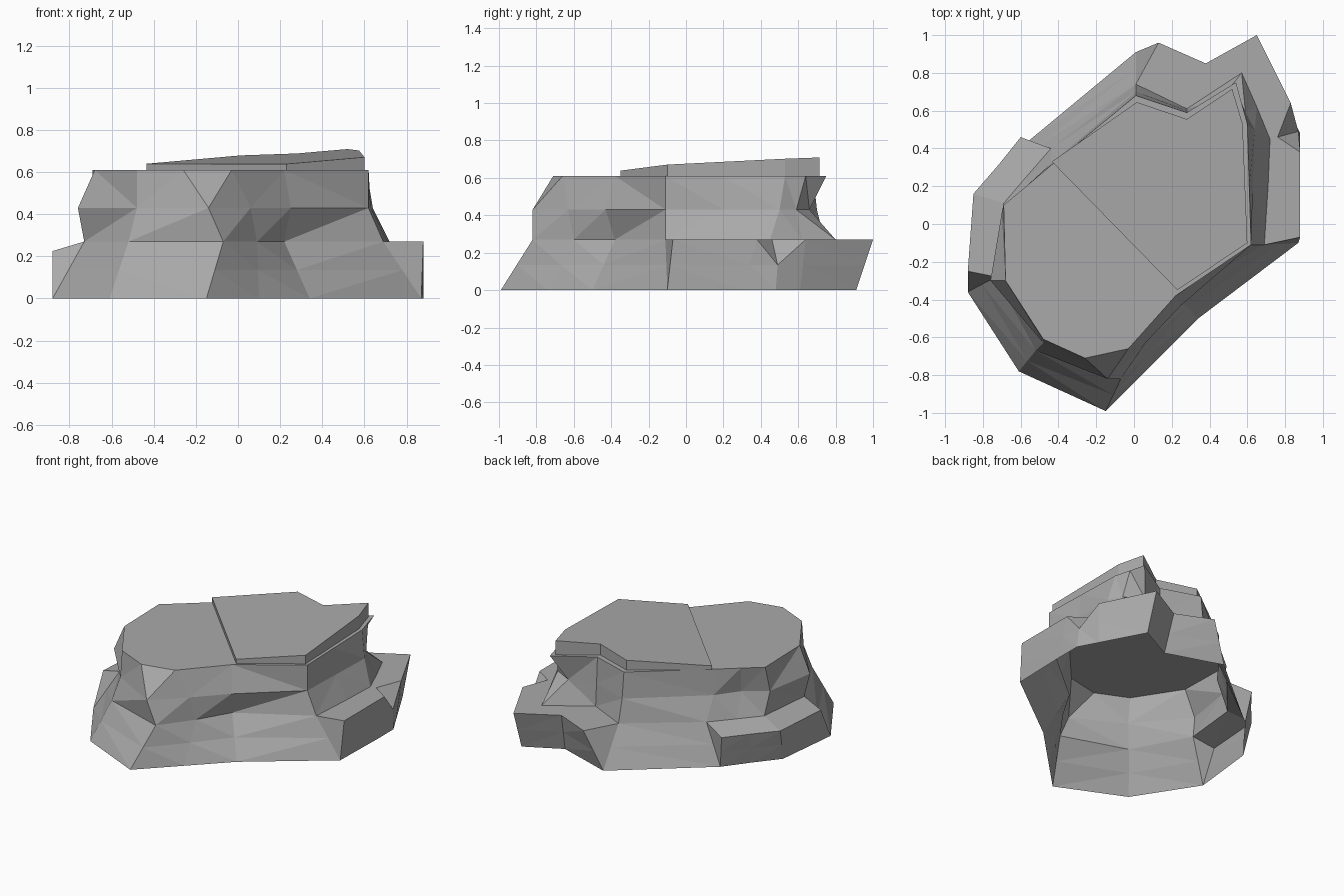
import bpy
import bmesh

# Clear the default cube only
default_cube = bpy.data.objects.get("Cube")
if default_cube:
    bpy.data.objects.remove(default_cube, do_unlink=True)

FOOT_Z, WAIST_Z, CAP_Z = 0.27, 0.43, 0.61

stone = bpy.data.materials.new("grey_stone")
stone.use_nodes = True
stone_colour = (0.4, 0.4, 0.4, 1)
stone.diffuse_color = stone_colour
shader = stone.node_tree.nodes["Principled BSDF"]
shader.inputs["Base Color"].default_value = stone_colour
shader.inputs["Roughness"].default_value = 1


def ring_at(outline, z):
    """Lift a flat outline to a height."""
    return [(x, y, z) for x, y in outline]


def finish(bm, name):
    """Weld, facet and link one stone part."""
    bmesh.ops.remove_doubles(bm, verts=bm.verts, dist=0.0005)
    bmesh.ops.triangulate(bm, faces=bm.faces)
    bmesh.ops.recalc_face_normals(bm, faces=bm.faces)
    mesh = bpy.data.meshes.new(name)
    bm.to_mesh(mesh)
    bm.free()
    mesh.materials.append(stone)
    part = bpy.data.objects.new(name, mesh)
    bpy.context.collection.objects.link(part)
    return part


def loft(name, rings):
    """Skin a stack of matching rings, closed on top and open below."""
    bm = bmesh.new()
    layers = [[bm.verts.new(point) for point in ring] for ring in rings]
    count = len(rings[0])
    for lower, upper in zip(layers, layers[1:]):
        for i in range(count):
            j = (i + 1) % count
            bm.faces.new((lower[i], lower[j], upper[j], upper[i]))
    bm.faces.new(layers[-1])
    return finish(bm, name)


# Outlines run anticlockwise from the front left corner.
# Repeated points mark the sheer ends of the two ledges.
base = [
    (-.61, -.78), (-.15, -.99), (.1, -.74), (.34, -.5),
    (.87, -.1), (.87, -.1), (.88, .3), (.88, .48), (.81, .61),
    (.65, .91), (.4, .78), (.01, .91), (.01, .91),
    (-.57, .43), (-.57, .43), (-.7, .26), (-.83, .1),
    (-.88, -.36), (-.88, -.36),
]
foot = [
    (-.52, -.67), (-.07, -.82), (.09, -.6), (.22, -.38),
    (.69, -.11), (.69, -.11), (.71, .2), (.72, .45), (.65, .62),
    (.57, .8), (.28, .61), (.01, .74), (.01, .74),
    (-.44, .4), (-.44, .4), (-.57, .25), (-.69, .11),
    (-.73, -.28), (-.73, -.28),
]
waist = [
    (-.48, -.63), (-.14, -.82), (.06, -.63), (.25, -.43),
    (.62, -.11), (.62, -.11), (.63, .2), (.64, .5), (.59, .59),
    (.46, .66), (.28, .6), (.01, .7), (.01, .7),
    (-.44, .32), (-.44, .32), (-.55, .17), (-.7, .06),
    (-.76, -.3), (-.76, -.3),
]
cap = [
    (-.48, -.61), (-.26, -.71), (-.03, -.66), (.22, -.38),
    (.62, -.11), (.62, -.11), (.61, .2), (.6, .53), (.57, .64),
    (.54, .75), (.28, .59), (.01, .68), (.01, .68),
    (-.44, .31), (-.44, .31), (-.57, .2), (-.69, .1),
    (-.68, -.3), (-.68, -.3),
]

# Ledges push the foot outline out into a lip at some corners
right_ledge = [(.88, -.07), (.88, .38), (.76, .46), (.83, .64),
               (.65, 1), (.38, .85), (.13, .96)]
left_ledge = [(-.6, .46), (-.72, .31), (-.85, .16), (-.88, -.25)]
lip = ring_at(foot, FOOT_Z)
lip[5:12] = ring_at(right_ledge, FOOT_Z)
lip[14:18] = ring_at(left_ledge, 0.225)

# Halfway ring under the lip, with a chipped notch at one corner
flank = [((x + u) / 2, (y + v) / 2, w / 2)
         for (x, y), (u, v, w) in zip(base, lip)]
flank[7] = (.87, .49, FOOT_Z / 2)

loft("boulder_body", [
    ring_at(base, 0), flank, lip, ring_at(foot, FOOT_Z),
    ring_at(waist, WAIST_Z), ring_at(cap, CAP_Z),
])

# Tilted slab resting on the back of the cap
slab = [(-.435, .33), (.23, -.35), (.6, -.1), (.575, .53),
        (.52, .715), (.28, .555), (.015, .645)]
slab_top = [(x, y, 0.645 + 0.052 * (x + y)) for x, y in slab]
loft("top_slab", [ring_at(slab, CAP_Z), slab_top])
